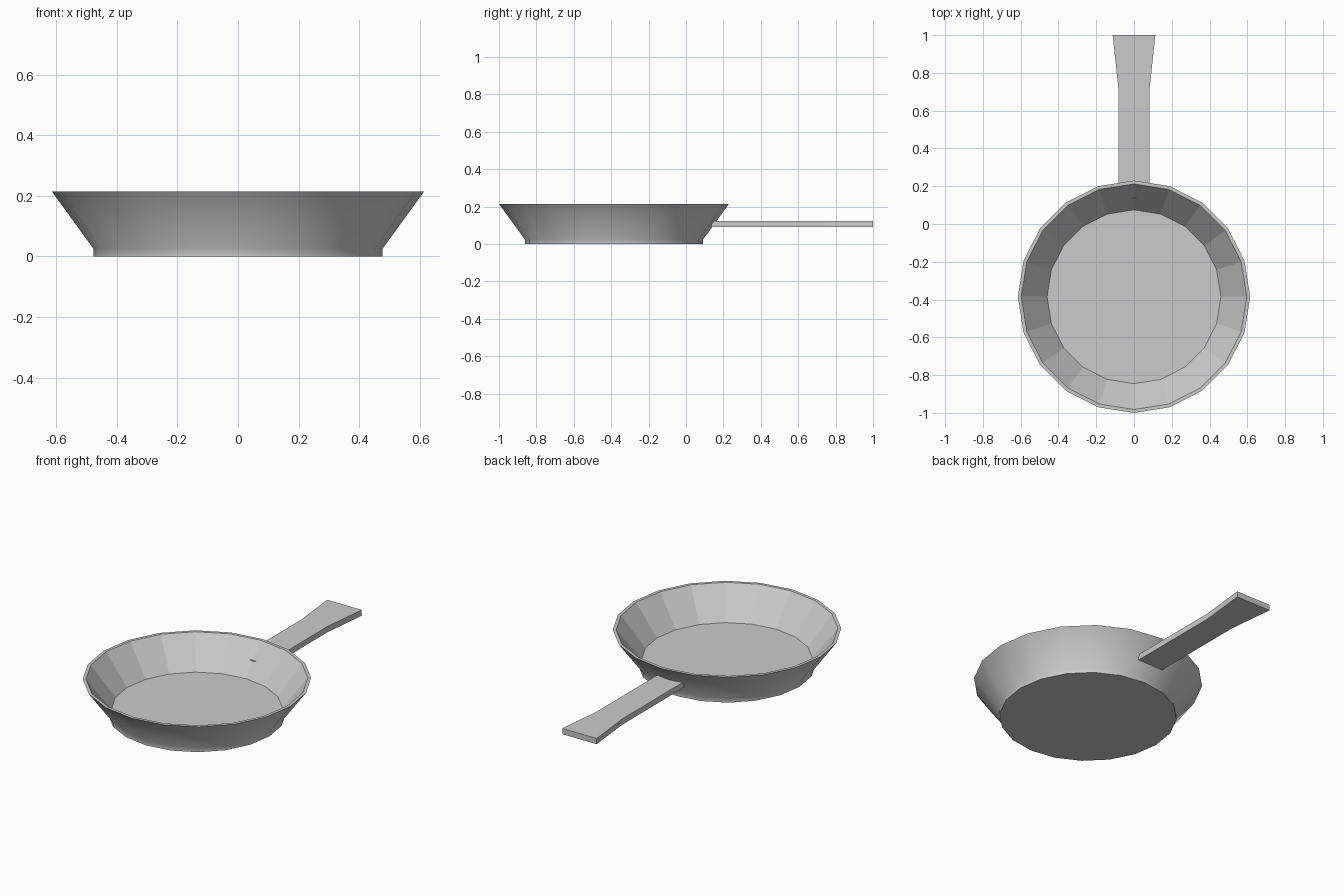
import bpy, bmesh, math

if "Cube" in bpy.data.objects:
    bpy.data.objects.remove(bpy.data.objects["Cube"])

SIDES = 20
CENTER_Y = -0.385


def make_object(name, bm):
    bmesh.ops.recalc_face_normals(bm, faces=bm.faces)
    mesh = bpy.data.meshes.new(name)
    bm.to_mesh(mesh)
    bm.free()
    obj = bpy.data.objects.new(name, mesh)
    bpy.context.collection.objects.link(obj)
    return obj


# Pan body: (radius, z) profile from the underside, over the rim, to the floor
profile = [(0.477, 0), (0.477, 0.025), (0.615, 0.215), (0.597, 0.215), (0.46, 0.039)]
bm = bmesh.new()
rings = []
for r, z in profile:
    angles = [2 * math.pi * i / SIDES for i in range(SIDES)]
    rings.append([bm.verts.new((r * math.cos(a), CENTER_Y + r * math.sin(a), z))
                  for a in angles])
for k in range(len(rings) - 1):
    lower, upper = rings[k], rings[k + 1]
    for i in range(SIDES):
        j = (i + 1) % SIDES
        face = bm.faces.new((lower[i], lower[j], upper[j], upper[i]))
        face.smooth = k < 2  # smooth outer wall, faceted inside
bm.faces.new(rings[0][::-1])
bm.faces.new(rings[-1])
# Crisp edges around the base and the rim
for k in (0, 2, 3, 4):
    for i in range(SIDES):
        bm.edges.get((rings[k][i], rings[k][(i + 1) % SIDES])).smooth = False
make_object("pan_body", bm)

# Handle: flat bar that flares at the end, slightly poking through the wall
half = [(0.083, 0.137), (0.083, 0.72), (0.113, 1.0)]
outline = half + [(-x, y) for x, y in reversed(half)]
bm = bmesh.new()
base = bm.faces.new([bm.verts.new((x, y, 0.09)) for x, y in outline])
top = bmesh.ops.extrude_face_region(bm, geom=[base], use_keep_orig=True)
bmesh.ops.translate(bm, vec=(0, 0, 0.034),
                    verts=[v for v in top["geom"] if isinstance(v, bmesh.types.BMVert)])
make_object("handle", bm)
